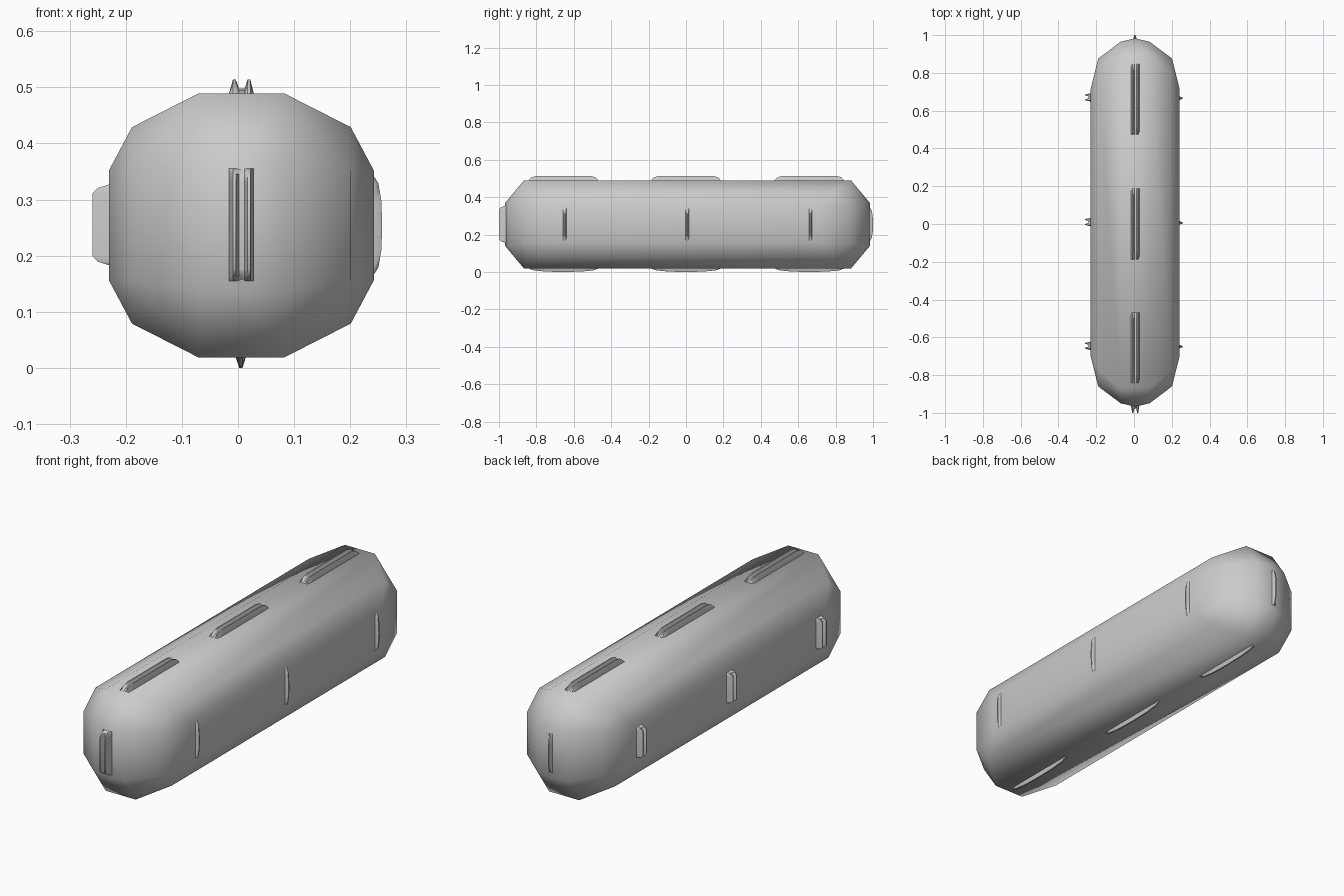
import bpy, bmesh, math
from mathutils import Vector

if "Cube" in bpy.data.objects:
    bpy.data.objects.remove(bpy.data.objects["Cube"])

X, Y, Z = Vector((1, 0, 0)), Vector((0, 1, 0)), Vector((0, 0, 1))
C = Vector((0.006, 0.008, 0.254))


def finish(name, bm, smooth_angle):
    bmesh.ops.recalc_face_normals(bm, faces=bm.faces)
    me = bpy.data.meshes.new(name)
    bm.to_mesh(me)
    bm.free()
    ob = bpy.data.objects.new(name, me)
    bpy.context.collection.objects.link(ob)
    bpy.ops.object.select_all(action='DESELECT')
    ob.select_set(True)
    bpy.context.view_layer.objects.active = ob
    bpy.ops.object.shade_smooth_by_angle(angle=math.radians(smooth_angle))
    return ob


# Body: faceted rounded bar, hull of one octant of corner points mirrored on all axes
corner = [(.077, .875, .235), (.236, .705, .098), (.195, .78, .175),
          (.195, .868, .098), (.077, .957, .115), (0, .975, .115)]
bm = bmesh.new()
pts = {(sx * x, sy * y, sz * z) for x, y, z in corner
       for sx in (1, -1) for sy in (1, -1) for sz in (1, -1)}
for p in sorted(pts):
    bm.verts.new(C + Vector(p))
bmesh.ops.remove_doubles(bm, verts=bm.verts, dist=1e-4)
bmesh.ops.convex_hull(bm, input=bm.verts)
bmesh.ops.dissolve_limit(bm, angle_limit=math.radians(1), verts=bm.verts, edges=bm.edges)
finish("body", bm, 65)

# Profiles across a rib (offset, relative height), and height steps along it
GROOVE = [(-.022, 0), (-.015, 1), (-.010, 1), (-.004, .35),
          (.006, .35), (.011, 1), (.016, 1), (.022, 0)]
TONGUE = [(-.009, 0), (-.003, 1), (.003, 1), (.009, 0)]
FLAT_STEPS = [(-1, 0), (-.91, .7), (-.78, 1), (.78, 1), (.91, .7), (1, 0)]
ARC_STEPS = [(-1, 0), (-.85, .55), (-.5, .9), (0, 1), (.5, .9), (.85, .55), (1, 0)]


def rib(name, base, along, across, out, half, height, groove):
    profile, steps = (GROOVE, FLAT_STEPS) if groove else (TONGUE, ARC_STEPS)
    section = [(profile[0][0], None)] + profile + [(profile[-1][0], None)]
    bm = bmesh.new()
    rings = []
    for t, k in steps:
        rings.append([bm.verts.new(base + along * t * half + across * w +
                                   out * (-.02 if h is None else h * k * height))
                      for w, h in section])
    n = len(section)
    for a, b in zip(rings, rings[1:]):
        for i in range(n):
            j = (i + 1) % n
            bm.faces.new((a[i], a[j], b[j], b[i]))
    bm.faces.new(rings[0])
    bm.faces.new(rings[-1])
    finish(name, bm, 40)


# Grooved ribs on top and left, matching tongues on bottom and right
for i, y in enumerate((-.655, 0, .66)):
    n = i + 1
    rib(f"top_groove_{n}", Vector((.006, y, .489)), Y, X, Z, .187, .025, True)
    rib(f"bottom_tongue_{n}", Vector((.005, y, .019)), Y, X, -Z, .187, .019, False)
    rib(f"left_groove_{n}", Vector((-.23, y + .01, .255)), Z, Y, -X, .072, .029, True)
    rib(f"right_tongue_{n}", Vector((.242, y + .006, .254)), Z, Y, X, .088, .015, False)

# End connectors
rib("front_groove", Vector((.006, -.965, .255)), Z, X, -Y, .1, .035, True)
rib("back_tongue", Vector((.005, .982, .255)), Z, X, Y, .09, .018, False)
